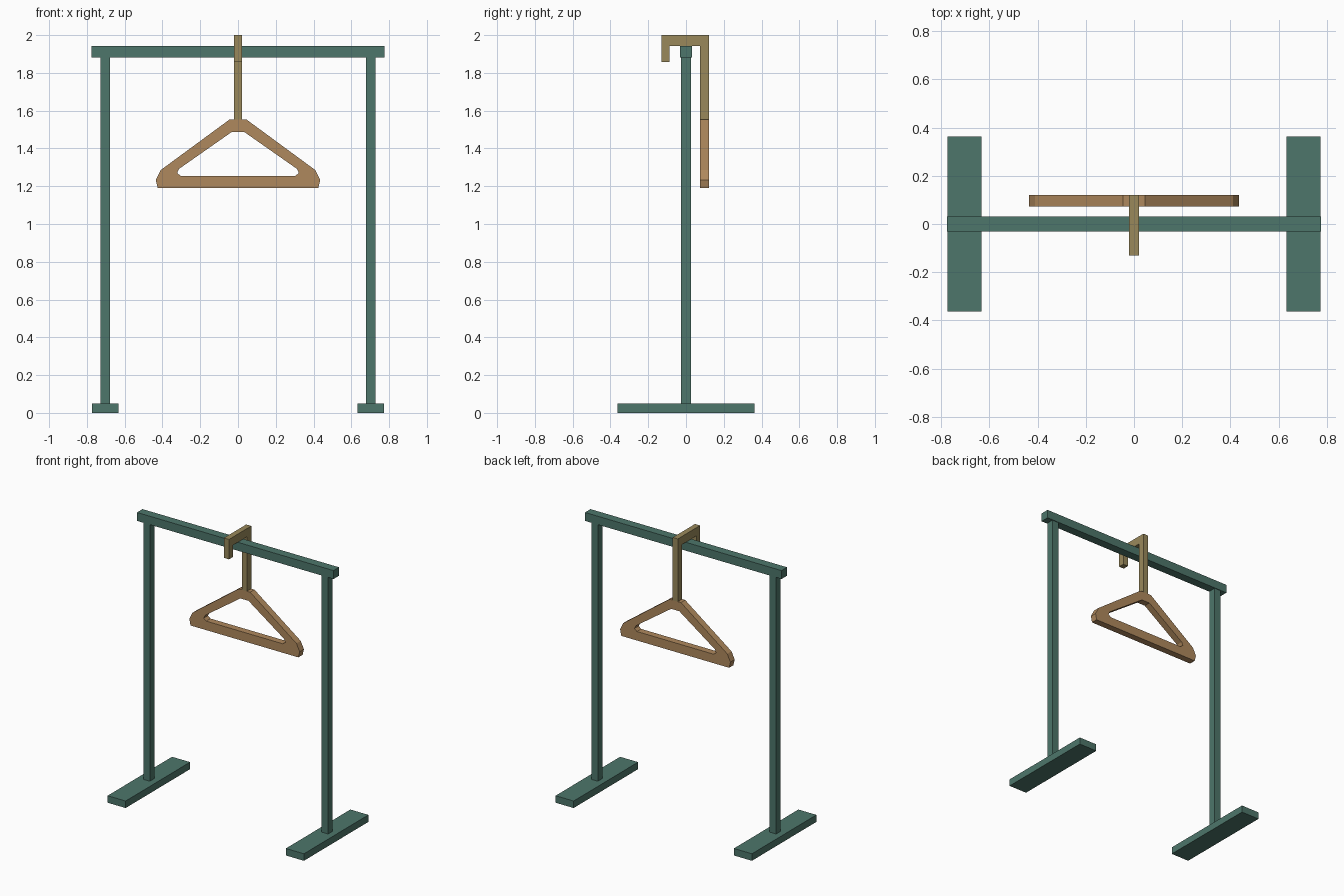
import bpy, bmesh
from mathutils import Vector

if "Cube" in bpy.data.objects:
    bpy.data.objects.remove(bpy.data.objects["Cube"])


def material(name, color):
    m = bpy.data.materials.new(name)
    m.diffuse_color = (*color, 1)
    m.use_nodes = True
    m.node_tree.nodes["Principled BSDF"].inputs["Base Color"].default_value = m.diffuse_color
    return m


GREEN = material("green_paint", (0.075, 0.18, 0.145))
WOOD = material("wood", (0.43, 0.25, 0.11))
BRASS = material("brass", (0.32, 0.25, 0.105))


def finish(name, bm, mat):
    bmesh.ops.recalc_face_normals(bm, faces=bm.faces)
    mesh = bpy.data.meshes.new(name)
    bm.to_mesh(mesh)
    bm.free()
    mesh.materials.append(mat)
    obj = bpy.data.objects.new(name, mesh)
    bpy.context.collection.objects.link(obj)
    return obj


def box(name, lo, hi, mat):
    lo, hi = Vector(lo), Vector(hi)
    bm = bmesh.new()
    bmesh.ops.create_cube(bm, size=1)
    for v in bm.verts:
        v.co = (lo + hi) / 2 + v.co * (hi - lo)
    return finish(name, bm, mat)


# Stand: a foot and a post on each side, joined by the top rail
for side, s in (("left", -1), ("right", 1)):
    c = s * 0.703
    box(side + "_foot", (c - 0.071, -0.363, 0), (c + 0.071, 0.363, 0.05), GREEN)
    box(side + "_post", (c - 0.026, -0.026, 0.05), (c + 0.026, 0.026, 1.882), GREEN)
box("top_rail", (-0.775, -0.031, 1.882), (0.775, 0.031, 1.942), GREEN)

# Hook: squared profile in the yz plane, hung over the rail
BACK0, BACK1 = 0.073, 0.121
hook = [(BACK1, 1.553), (BACK1, 2.0), (-0.13, 2.0), (-0.13, 1.858),
        (-0.087, 1.858), (-0.087, 1.942), (BACK0, 1.942), (BACK0, 1.553)]
bm = bmesh.new()
face = bm.faces.new([bm.verts.new((-0.02, y, z)) for y, z in hook])
ext = bmesh.ops.extrude_face_region(bm, geom=[face], use_keep_orig=True)
for v in ext["geom"]:
    if isinstance(v, bmesh.types.BMVert):
        v.co.x = 0.02
finish("hook", bm, BRASS)

# Hanger: mirrored outer and inner outlines bridged into a solid frame
outer = [(0.045, 1.553), (0.41, 1.285), (0.435, 1.233), (0.425, 1.19)]
inner = [(0.032, 1.488), (0.312, 1.292), (0.322, 1.27), (0.302, 1.254)]
bm = bmesh.new()
rings = []
for half in (outer, inner):
    outline = half + [(-x, z) for x, z in reversed(half)]
    for y in (BACK0, BACK1):
        rings.append([bm.verts.new((x, y, z)) for x, z in outline])
of, ob, inf, inb = rings
n = len(of)
for a, b in ((of, ob), (ob, inb), (inb, inf), (inf, of)):
    for i in range(n):
        j = (i + 1) % n
        bm.faces.new((a[i], a[j], b[j], b[i]))
finish("hanger_frame", bm, WOOD)
